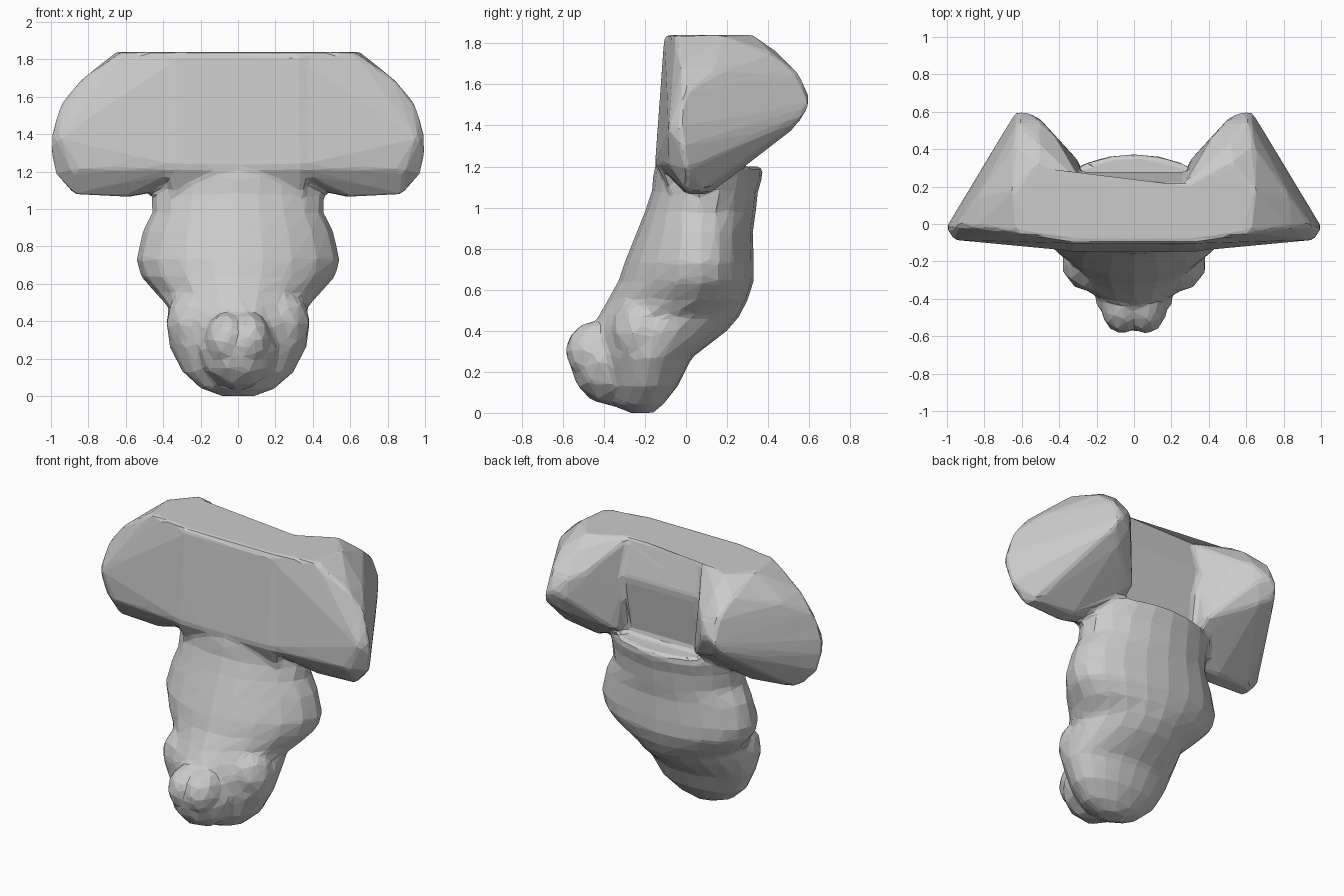
import bpy, bmesh, math
from mathutils import Vector

bm = bmesh.new()


def hull(points):
    """Convex solid around a handful of points, added to the shared mesh."""
    part = bmesh.new()
    for p in points:
        part.verts.new(p)
    res = bmesh.ops.convex_hull(part, input=part.verts)
    junk = set(res["geom_interior"] + res["geom_unused"])
    bmesh.ops.delete(part, geom=[v for v in junk if isinstance(v, bmesh.types.BMVert)], context='VERTS')
    bmesh.ops.recalc_face_normals(part, faces=part.faces)
    tmp = bpy.data.meshes.new("hull_part")
    part.to_mesh(tmp)
    part.free()
    bm.from_mesh(tmp)
    bpy.data.meshes.remove(tmp)


def loft(rings, n=20):
    """Stack of egg-shaped rings: z, half width, front y, back y, y of widest point."""
    loops = []
    for z, w, yf, yb, yc in rings:
        loop = []
        for i in range(n):
            a = 2 * math.pi * i / n
            s, c = math.sin(a), math.cos(a)
            depth = (yb - yc) if s > 0 else (yc - yf)
            if s < 0:  # front half is more pointed
                c = math.copysign(abs(c) ** 1.2, c)
            loop.append(bm.verts.new((w * c, yc + depth * s, z)))
        loops.append(loop)
    for a, b in zip(loops, loops[1:]):
        for i in range(n):
            j = (i + 1) % n
            bm.faces.new((a[i], a[j], b[j], b[i]))
    bm.faces.new(loops[0][::-1])
    bm.faces.new(loops[-1])


def blob(centre, radii):
    res = bmesh.ops.create_icosphere(bm, subdivisions=2, radius=1)
    for v in res["verts"]:
        v.co = Vector(centre) + Vector([v.co[k] * radii[k] for k in range(3)])


# trunk and lower lobe
loft([
    (0.00, 0.09, -0.28, -0.16, -0.22),
    (0.04, 0.20, -0.36, -0.11, -0.22),
    (0.13, 0.30, -0.40, -0.04, -0.19),
    (0.27, 0.37, -0.43, 0.03, -0.18),
    (0.40, 0.385, -0.44, 0.20, -0.16),
    (0.47, 0.37, -0.43, 0.26, -0.08),
    (0.55, 0.44, -0.38, 0.30, 0.05),
    (0.64, 0.52, -0.33, 0.33, 0.08),
    (0.73, 0.545, -0.30, 0.33, 0.08),
    (0.88, 0.51, -0.24, 0.325, 0.08),
    (0.98, 0.46, -0.20, 0.34, 0.06),
    (1.08, 0.46, -0.165, 0.35, 0.08),
    (1.16, 0.46, -0.16, 0.375, 0.10),
    (1.20, 0.44, -0.15, 0.37, 0.12),
])

# protruding front knob, tapering forward, with cheek swellings
blob((0, -0.36, 0.25), (0.215, 0.21, 0.22))
for s in (1, -1):
    blob((s * 0.06, -0.44, 0.30), (0.12, 0.15, 0.15))
    blob((s * 0.21, -0.21, 0.39), (0.18, 0.16, 0.19))

# central upper slab
hull([(s * x, y, z) for s in (1, -1) for x, y, z in [
    (0.34, -0.105, 1.84), (0.34, 0.22, 1.84), (0.20, 0.20, 1.84),
    (0.34, 0.28, 1.60), (0.20, 0.275, 1.56), (0.34, -0.125, 1.43),
    (0.34, -0.15, 1.22), (0.34, 0.20, 1.35), (0.36, -0.08, 1.08), (0.34, 0.2, 1.08)]])

# swept-back side wings
for s in (1, -1):
    hull([(s * x, y, z) for x, y, z in [
        (0.27, -0.105, 1.84), (0.62, -0.05, 1.84), (0.65, 0.18, 1.84),
        (0.52, 0.33, 1.84), (0.27, 0.21, 1.84),
        (0.28, 0.26, 1.62), (0.42, 0.47, 1.66), (0.41, 0.45, 1.45),
        (0.51, 0.43, 1.77), (0.64, 0.42, 1.75), (0.50, 0.55, 1.62), (0.62, 0.55, 1.65),
        (0.58, 0.60, 1.54), (0.63, 0.60, 1.50), (0.65, 0.57, 1.44),
        (0.51, 0.57, 1.50), (0.56, 0.52, 1.38), (0.46, 0.38, 1.28), (0.29, 0.33, 1.25),
        (0.84, -0.02, 1.69), (0.84, 0.14, 1.66), (0.95, -0.01, 1.56), (1.00, -0.03, 1.39),
        (1.005, -0.02, 1.30), (0.96, -0.085, 1.38), (0.98, 0.0, 1.19),
        (0.88, -0.085, 1.21), (0.88, 0.00, 1.08), (0.85, 0.08, 1.08),
        (0.60, 0.00, 1.065), (0.58, 0.11, 1.065),
        (0.27, -0.125, 1.43), (0.27, -0.15, 1.22), (0.40, 0.05, 1.10)]])

bmesh.ops.recalc_face_normals(bm, faces=bm.faces)
mesh = bpy.data.meshes.new("carved_figure")
bm.to_mesh(mesh)
bm.free()
body = bpy.data.objects.new("carved_figure", mesh)
bpy.context.collection.objects.link(body)

# fuse into one skin, soften the joins, then reduce to coarse flat facets
fuse = body.modifiers.new("fuse", 'REMESH')
fuse.mode = 'VOXEL'
fuse.voxel_size = 0.018
soften = body.modifiers.new("soften", 'SMOOTH')
soften.factor = 0.5
soften.iterations = 5
facet = body.modifiers.new("facet", 'DECIMATE')
facet.ratio = 0.03
facet.use_symmetry = True
facet.symmetry_axis = 'X'
